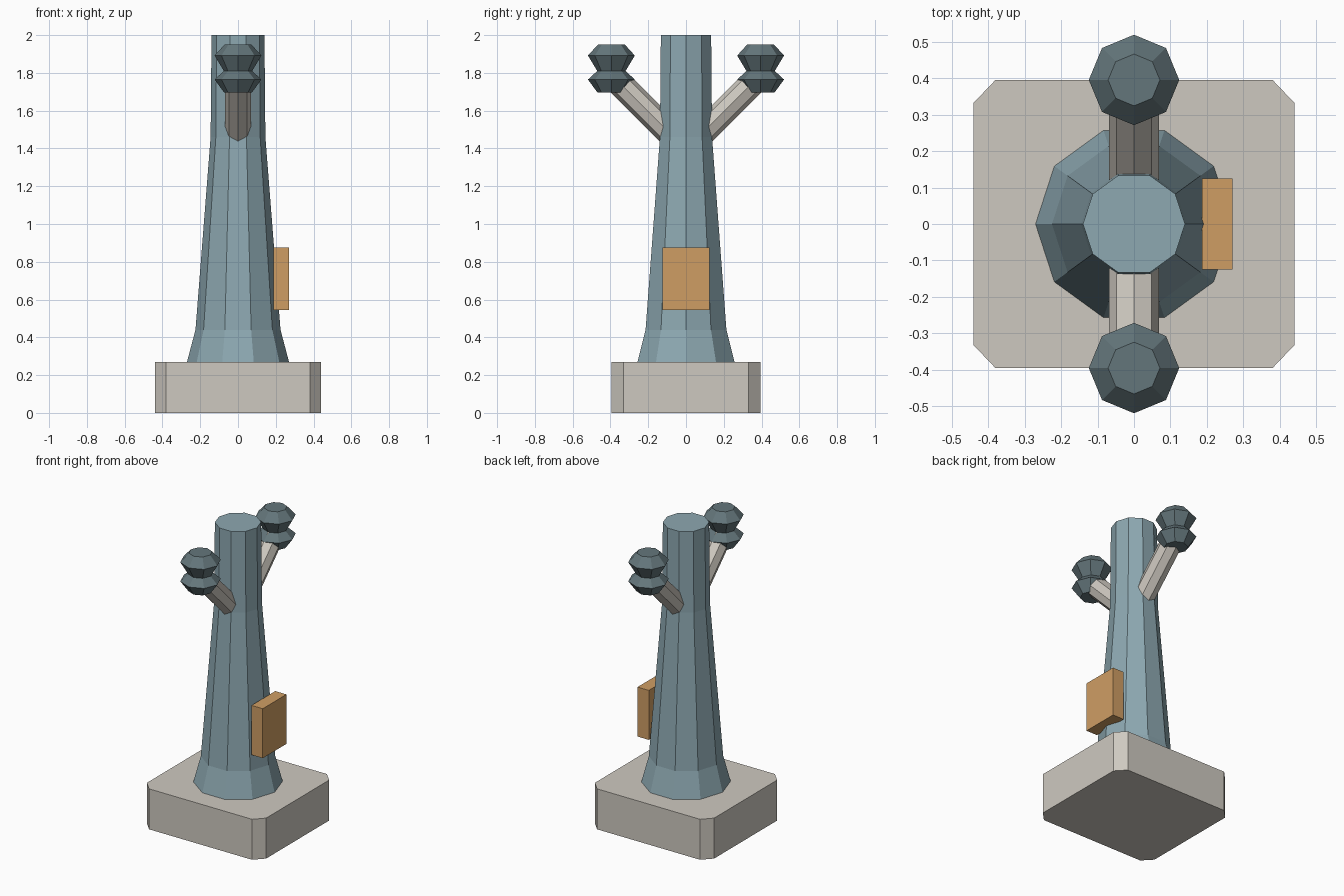
import bpy, bmesh
from math import cos, sin, tau
from mathutils import Vector

cube = bpy.data.objects.get("Cube")
if cube:
    bpy.data.objects.remove(cube, do_unlink=True)


def material(name, srgb):
    col = [((c / 255 + 0.055) / 1.055) ** 2.4 for c in srgb] + [1.0]
    m = bpy.data.materials.new(name)
    m.use_nodes = True
    m.diffuse_color = col
    m.node_tree.nodes["Principled BSDF"].inputs["Base Color"].default_value = col
    return m


stone = material("pale stone", (206, 201, 192))
teal = material("dusty teal", (141, 168, 177))
slate = material("dark slate", (100, 118, 123))
ochre = material("ochre", (207, 158, 100))


def loft(name, rings, mat):
    """Skin a list of equal-length point rings and cap both ends."""
    bm = bmesh.new()
    loops = [[bm.verts.new(p) for p in ring] for ring in rings]
    for a, b in zip(loops, loops[1:]):
        for i in range(len(a)):
            j = (i + 1) % len(a)
            bm.faces.new((a[i], a[j], b[j], b[i]))
    bm.faces.new(loops[0][::-1])
    bm.faces.new(loops[-1])
    bmesh.ops.recalc_face_normals(bm, faces=bm.faces)
    mesh = bpy.data.meshes.new(name)
    bm.to_mesh(mesh)
    bm.free()
    mesh.materials.append(mat)
    obj = bpy.data.objects.new(name, mesh)
    bpy.context.collection.objects.link(obj)
    return obj


def lathe(name, profile, sides, y, mat):
    """Turn (radius, height) pairs around a vertical axis."""
    angles = [tau * i / sides for i in range(sides)]
    return loft(name, [[(r * cos(a), y + r * sin(a), z) for a in angles]
                       for r, z in profile], mat)


def tube(name, start, end, radius, sides, mat):
    """Straight faceted bar, one edge pointing straight up its slope."""
    start, end = Vector(start), Vector(end)
    side = Vector((1, 0, 0))
    up = (end - start).normalized().cross(side)
    ring = [radius * (side * cos(tau * i / sides) + up * sin(tau * i / sides))
            for i in range(sides)]
    return loft(name, [[c + o for o in ring] for c in (start, end)], mat)


# Plinth with clipped corners
hx, hy, cx, cy = 0.44, 0.395, 0.06, 0.063
outline = [(hx, hy - cy), (hx - cx, hy), (cx - hx, hy), (-hx, hy - cy),
           (-hx, cy - hy), (cx - hx, -hy), (hx - cx, -hy), (hx, cy - hy)]
loft("plinth", [[(x, y, z) for x, y in outline] for z in (0, 0.27)], stone)

# Ten-sided tapering column
lathe("column", [(0.27, 0.27), (0.225, 0.44), (0.145, 1.46), (0.14, 2.0)], 10, 0, teal)

# Sloping arms, each ending in a double faceted knob
knob = [(0.073, 1.695), (0.124, 1.765), (0.075, 1.81), (0.124, 1.892), (0.071, 1.95)]
for label, s in (("front", -1), ("back", 1)):
    tube(label + "_arm", (0, 0.06 * s, 1.455), (0, 0.375 * s, 1.77), 0.068, 8, stone)
    lathe(label + "_knob", knob, 8, 0.395 * s, slate)

# Plaque on the column's left side
loft("plaque", [[(x, y, z) for x, y in ((0.187, -0.125), (0.27, -0.125),
                                        (0.27, 0.125), (0.187, 0.125))]
                for z in (0.545, 0.875)], ochre)
